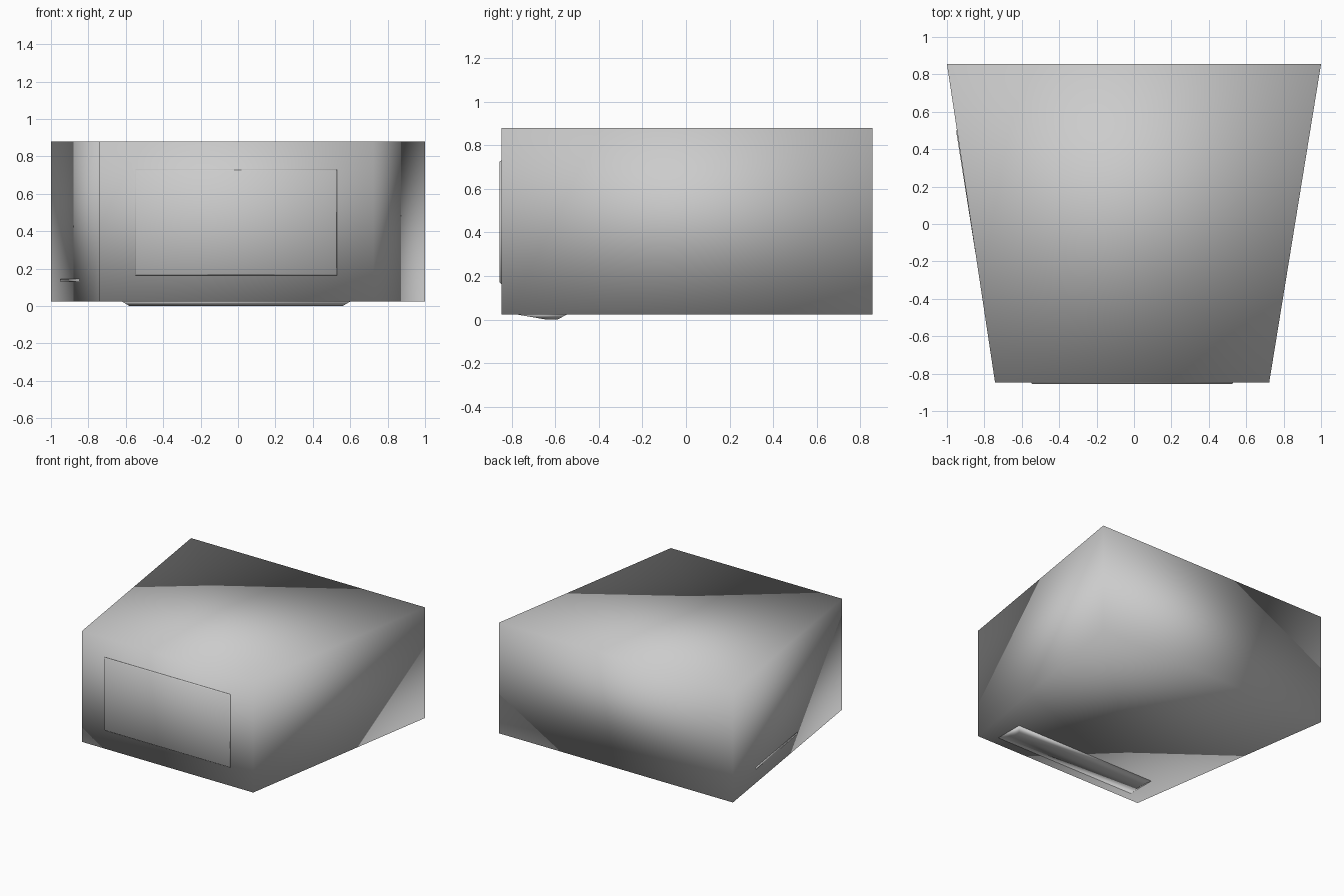
import bpy, bmesh

if "Cube" in bpy.data.objects:
    bpy.data.objects.remove(bpy.data.objects["Cube"])


def loft(name, ring_a, ring_b):
    """Closed smooth-shaded solid bridging two matching corner loops."""
    bm = bmesh.new()
    a = [bm.verts.new(p) for p in ring_a]
    b = [bm.verts.new(p) for p in ring_b]
    n = len(a)
    bm.faces.new(a)
    bm.faces.new(b)
    for i in range(n):
        j = (i + 1) % n
        bm.faces.new((a[i], a[j], b[j], b[i]))
    bmesh.ops.recalc_face_normals(bm, faces=bm.faces)
    for f in bm.faces:
        f.smooth = True
    me = bpy.data.meshes.new(name)
    bm.to_mesh(me)
    bm.free()
    ob = bpy.data.objects.new(name, me)
    bpy.context.collection.objects.link(ob)
    return ob


def rect_z(x0, x1, y0, y1, z):
    return [(x0, y0, z), (x1, y0, z), (x1, y1, z), (x0, y1, z)]


def rect_y(x0, x1, z0, z1, y):
    return [(x0, y, z0), (x1, y, z0), (x1, y, z1), (x0, y, z1)]


# Tapered main body, narrower at the front
FRONT, BACK, LOW, HIGH = -0.847, 0.855, 0.023, 0.88
loft("body",
     rect_y(-0.743, 0.723, LOW, HIGH, FRONT),
     rect_y(-1.0, 1.0, LOW, HIGH, BACK))

# Thin raised panel on the front face
loft("front_panel",
     rect_y(-0.545, 0.525, 0.17, 0.725, -0.855),
     rect_y(-0.55, 0.53, 0.162, 0.732, FRONT + 0.002))

# Shallow lip under the front edge
loft("bottom_lip",
     rect_z(-0.58, 0.56, -0.64, -0.59, 0.0),
     rect_z(-0.62, 0.60, -0.78, -0.545, LOW + 0.001))


# Slim trim low on the left side, fading into the wall towards the front
def wall_x(y):
    return -0.743 - 0.257 * (y - FRONT) / (BACK - FRONT)


def trim_ring(y, out):
    x = wall_x(y)
    return [(x - out, y, 0.13), (x - out, y, 0.145),
            (x + 0.01, y, 0.145), (x + 0.01, y, 0.13)]


loft("left_trim", trim_ring(0.5, 0.005), trim_ring(-0.15, 0.0005))
